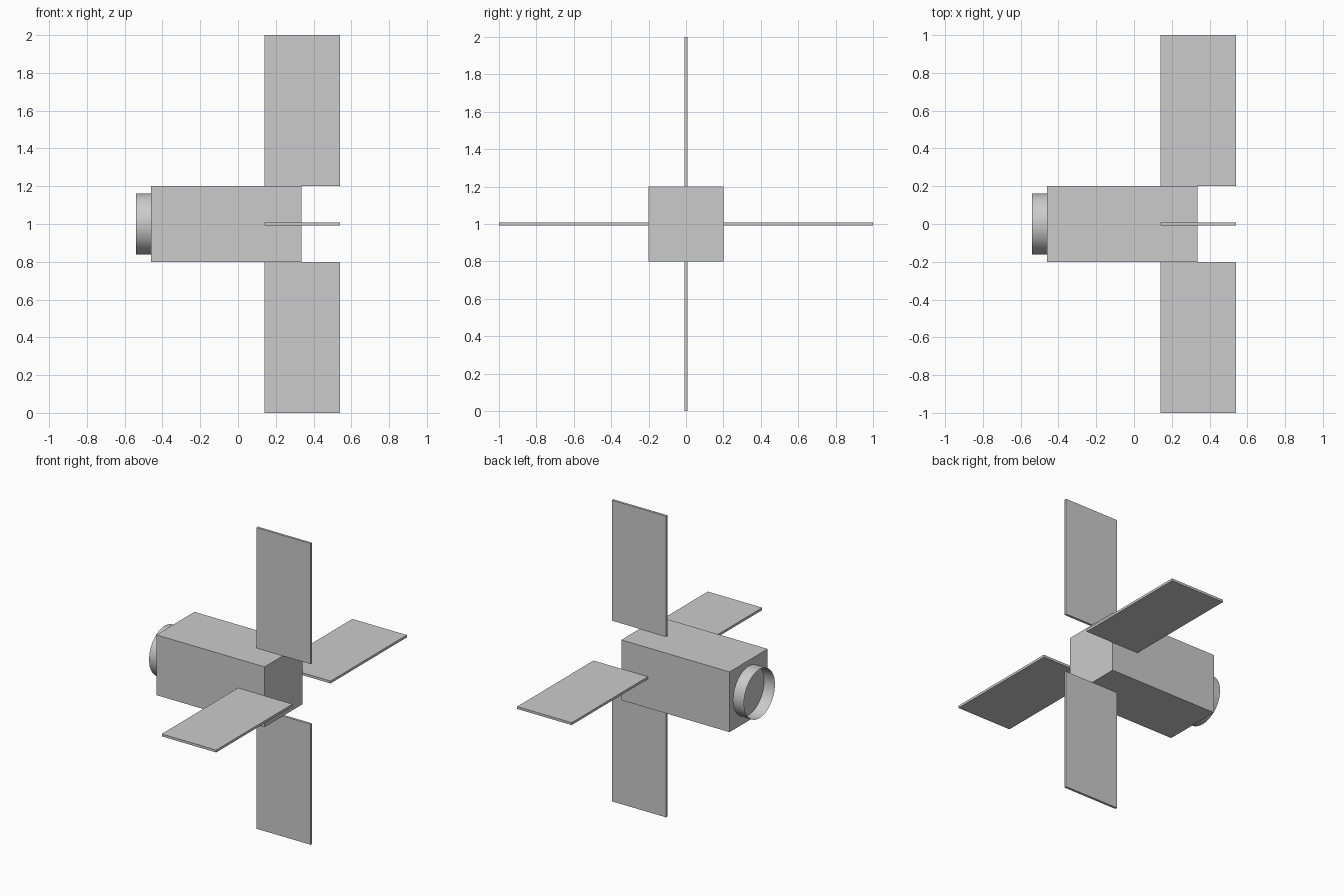
import bpy
from math import pi, cos, sin

if "Cube" in bpy.data.objects:
    bpy.data.objects.remove(bpy.data.objects["Cube"])

CENTRE_Z = 1.0


def box(name, location, size, roll=0.0):
    bpy.ops.mesh.primitive_cube_add(size=1, location=location)
    obj = bpy.context.object
    obj.name = name
    obj.scale = size
    obj.rotation_euler.x = roll
    bpy.ops.object.transform_apply(location=False, rotation=True, scale=True)
    return obj


# Main body
box("body", (-0.0625, 0, CENTRE_Z), (0.795, 0.4, 0.4))

# Four thin panels fanned around the body's long axis
for i, side in enumerate(("top", "left", "bottom", "right")):
    a = i * pi / 2
    box(f"solar_panel_{side}",
        (0.34, -0.6 * sin(a), CENTRE_Z + 0.6 * cos(a)),
        (0.4, 0.016, 0.8), roll=a)

# Open thin-walled ring on the end face
bpy.ops.mesh.primitive_cylinder_add(
    vertices=64, radius=0.162, depth=0.08, end_fill_type='NOTHING',
    location=(-0.5, 0, CENTRE_Z), rotation=(0, pi / 2, 0))
bpy.context.object.name = "docking_ring"
bpy.ops.object.shade_smooth_by_angle()
